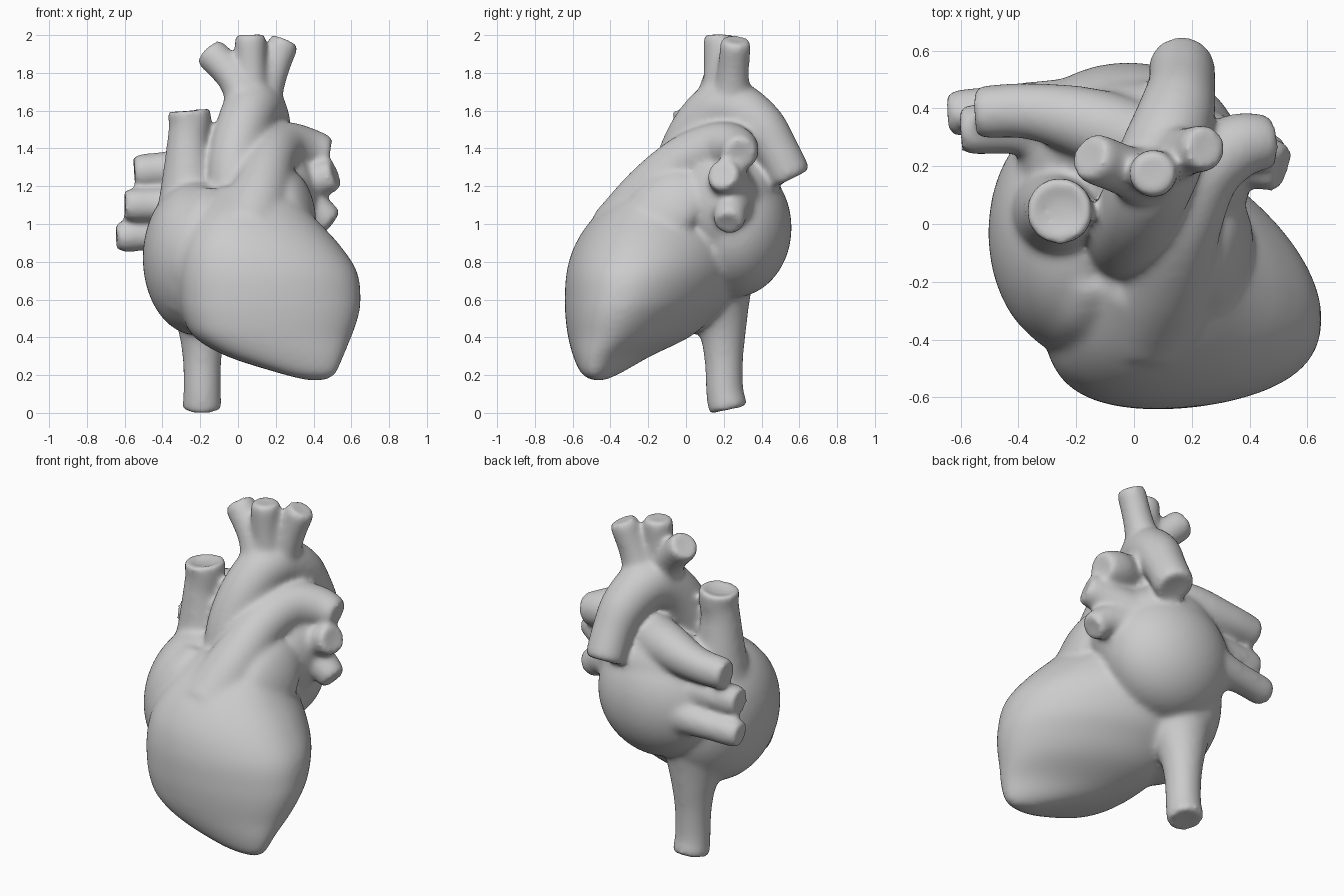
import bpy, bmesh, math
from mathutils import Vector, Matrix

if "Cube" in bpy.data.objects:
    bpy.data.objects.remove(bpy.data.objects["Cube"])

bm = bmesh.new()


def loft(rings, dish=0.0):
    """Skin a list of point rings into a closed body; dish hollows the last end."""
    vr = [[bm.verts.new(p) for p in r] for r in rings]
    n = len(vr[0])
    for a, b in zip(vr, vr[1:]):
        for i in range(n):
            j = (i + 1) % n
            bm.faces.new((a[i], a[j], b[j], b[i]))
    bm.faces.new(vr[0][::-1])
    last = vr[-1]
    mid = sum((v.co for v in last), Vector()) / n
    back = (sum((Vector(p) for p in rings[-2]), Vector()) / n - mid).normalized()
    inner = [bm.verts.new(mid + (v.co - mid) * 0.5 + back * dish) for v in last]
    for i in range(n):
        j = (i + 1) % n
        bm.faces.new((last[i], last[j], inner[j], inner[i]))
    bm.faces.new(inner)


def spline(pts, steps=6):
    """Smooth curve through points of any dimension."""
    P = [Vector(p) for p in pts]
    P = [2 * P[0] - P[1]] + P + [2 * P[-1] - P[-2]]
    out = []
    for a, b, c, d in zip(P, P[1:], P[2:], P[3:]):
        for s in range(steps):
            t = s / steps
            out.append(0.5 * (2 * b + (c - a) * t + (2 * a - 5 * b + 4 * c - d) * t * t
                              + (3 * b - a - 3 * c + d) * t ** 3))
    return out + [P[-2]]


def tube(*pts, dish=0.008, sides=28):
    """Vessel through (x, y, z, radius) points, with a softly bevelled end."""
    path = spline(pts)
    path[-1].w *= .87
    rings, side = [], None
    for i, p in enumerate(path):
        a, b = path[max(i - 1, 0)], path[min(i + 1, len(path) - 1)]
        d = (b - a).xyz.normalized()
        side = d.orthogonal() if side is None else side - d * side.dot(d)
        side.normalize()
        up = d.cross(side)
        rings.append([p.xyz + p.w * (side * math.cos(t) + up * math.sin(t))
                      for t in (2 * math.pi * k / sides for k in range(sides))])
    loft(rings, dish)


def blob(center, radii, rot=(0, 0, 0)):
    m = Matrix.Translation(center)
    for ang, ax in zip(rot, 'XYZ'):
        m = m @ Matrix.Rotation(math.radians(ang), 4, ax)
    bmesh.ops.create_uvsphere(bm, u_segments=40, v_segments=24, radius=1,
                              matrix=m @ Matrix.Diagonal((*radii, 1)))


# ventricles: slices (z, x min, x max, y min, y max), flat front and narrowing back right
slices = [(.172, .37, .47, -.50, -.43), (.21, .22, .52, -.56, -.35), (.30, -.06, .56, -.605, -.2),
          (.40, -.23, .60, -.635, 0), (.50, -.29, .635, -.65, .12), (.60, -.315, .65, -.655, .21),
          (.75, -.325, .63, -.645, .28), (.90, -.30, .53, -.595, .3), (1.05, -.22, .39, -.485, .25),
          (1.2, -.1, .27, -.3, .15)]
extents = spline([s[1:] for s in slices], 4)
heights = [v.x for v in spline([(s[0], 0) for s in slices], 4)]
rings = []
for z, (x0, x1, y0, y1) in zip(heights, extents):
    cx, rx, cy = (x0 + x1) / 2, (x1 - x0) / 2, y0 + .44 * (y1 - y0)
    ring = []
    for i in range(64):
        t = 2 * math.pi * i / 64
        c, s = math.cos(t), math.sin(t)
        dx = rx * (c - .36 * s * s)
        dy = (y1 - cy) * s ** 1.1 if s > 0 else (y0 - cy) * (-s) ** .83
        ring.append((cx + dx, cy + dy - .1 * dx, z))
    rings.append(ring)
loft(rings)

# left atrium with its shoulders, and left auricle
blob((-.02, .25, .98), (.39, .31, .37))
blob((.21, .18, 1.1), (.2, .21, .29), (0, 10, 0))
blob((0, .29, 1.16), (.32, .21, .22))
blob((.31, -.12, 1.08), (.085, .24, .18), (40, -22, 0))

# right atrium and right auricle
blob((-.22, -.03, .82), (.285, .41, .41))
tube((-.27, -.18, .6, .14), (-.25, -.3, .8, .14), (-.19, -.26, 1.0, .14), (-.14, -.15, 1.14, .1), dish=0)

# venae cavae
tube((-.24, .03, .95, .22), (-.26, .04, 1.17, .155), (-.265, .04, 1.42, .113), (-.255, .045, 1.53, .112),
     (-.26, .045, 1.61, .12), dish=.025)
tube((-.19, .15, .65, .21), (-.19, .19, .46, .135), (-.19, .2, .3, .105), (-.19, .205, .12, .1),
     (-.19, .225, .012, .108))

# aorta with its three branches
tube((-.02, -.1, 1.0, .13), (-.02, -.03, 1.3, .14), (.03, .08, 1.52, .145), (.09, .22, 1.62, .15),
     (.145, .38, 1.53, .135), (.165, .48, 1.39, .118), (.165, .56, 1.235, .115))
tube((.06, .14, 1.6, .11), (-.02, .18, 1.77, .09), (-.16, .235, 1.92, .09))
tube((.08, .18, 1.6, .1), (.07, .175, 1.8, .082), (.065, .175, 2.008, .086))
tube((.11, .24, 1.6, .11), (.18, .25, 1.8, .085), (.25, .265, 1.98, .083))

# pulmonary trunk, left branch, right branch
tube((.05, -.32, .95, .2), (.12, -.18, 1.17, .155), (.17, 0, 1.34, .135), (.24, .18, 1.41, .13),
     (.36, .27, 1.4, .115), (.485, .285, 1.37, .09))
tube((.2, .2, 1.34, .13), (-.1, .33, 1.32, .13), (-.35, .39, 1.29, .1), (-.555, .385, 1.275, .092))

# pulmonary veins, right pair then left pair
tube((-.1, .28, 1.08, .18), (-.35, .33, 1.1, .1), (-.605, .325, 1.1, .088))
tube((-.08, .34, .98, .2), (-.35, .4, .95, .095), (-.65, .38, .93, .082))
tube((.2, .26, 1.14, .16), (.38, .23, 1.22, .105), (.52, .19, 1.265, .087))
tube((.18, .26, 1.08, .15), (.38, .24, 1.08, .1), (.5, .225, 1.0, .08))

bmesh.ops.recalc_face_normals(bm, faces=bm.faces)
mesh = bpy.data.meshes.new("heart")
bm.to_mesh(mesh)
bm.free()
heart = bpy.data.objects.new("heart", mesh)
bpy.context.collection.objects.link(heart)

# fuse all parts into one soft skin
fuse = heart.modifiers.new("fuse", 'REMESH')
fuse.mode = 'VOXEL'
fuse.voxel_size = .014
fuse.use_smooth_shade = True
soft = heart.modifiers.new("soften", 'SMOOTH')
soft.factor = .5
soft.iterations = 24
